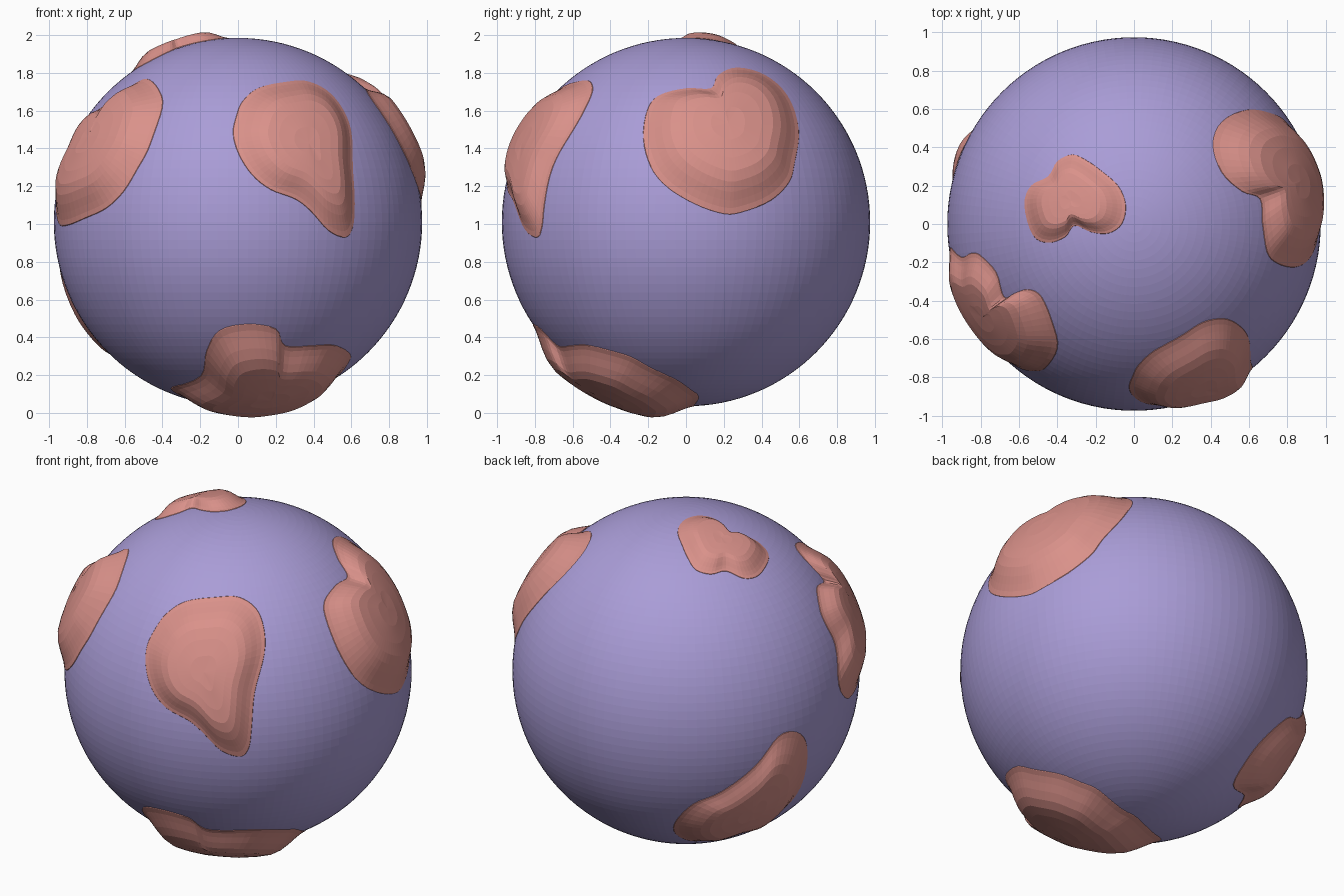
import bpy, bmesh, math
from mathutils import Vector

if "Cube" in bpy.data.objects:
    bpy.data.objects.remove(bpy.data.objects["Cube"])

R = 0.975
CENTRE = Vector((0, 0, 1.01))


def material(name, rgb):
    m = bpy.data.materials.new(name)
    m.diffuse_color = (*rgb, 1)
    m.use_nodes = True
    m.node_tree.nodes["Principled BSDF"].inputs["Base Color"].default_value = m.diffuse_color
    return m


OCEAN = material("lavender", (0.40, 0.335, 0.68))
LAND = material("salmon", (0.70, 0.285, 0.255))


def add_object(name, bm, mat):
    me = bpy.data.meshes.new(name)
    bm.to_mesh(me)
    bm.free()
    me.materials.append(mat)
    ob = bpy.data.objects.new(name, me)
    ob.location = CENTRE
    bpy.context.collection.objects.link(ob)


def lift(view, pts):
    """Project outline points seen along a view (azimuth, elevation) onto the sphere."""
    if view is None:
        return [Vector(p).normalized() for p in pts]
    a, e = map(math.radians, view)
    h = Vector((math.sin(a), -math.cos(a), 0))
    right = Vector((math.cos(a), math.sin(a), 0))
    z = Vector((0, 0, 1))
    up = z * math.cos(e) - h * math.sin(e)
    out = h * math.cos(e) + z * math.sin(e)
    dirs = []
    for u, w in pts:
        if e == 0:
            w -= CENTRE.z
        depth = math.sqrt(max(0, R * R - u * u - w * w))
        dirs.append((right * u + up * w + out * depth).normalized())
    return dirs


def smooth_loop(p, n=4):
    """Closed Catmull-Rom curve through the points."""
    res = []
    for i in range(len(p)):
        a, b, c, d = (p[(i + k) % len(p)] for k in (-1, 0, 1, 2))
        for j in range(n):
            t = j / n
            res.append((0.5 * (2 * b + (c - a) * t + (2 * a - 5 * b + 4 * c - d) * t * t
                               + (3 * b - a - 3 * c + d) * t ** 3)).normalized())
    return res


def land(name, height, view, pts):
    """Raised patch: rings shrinking from the outline to the middle, rising to a plateau."""
    loop = smooth_loop(lift(view, pts))
    mid = sum(loop, Vector()).normalized()
    bm = bmesh.new()
    rings = []
    for t in (1.0, 0.985, 0.92, 0.84, 0.75, 0.65, 0.54, 0.4, 0.2):
        s = min(1, (1 - t) / 0.48)
        r = R - 0.004 if t == 1 else R + 0.002 + height * s * s * (3 - 2 * s)
        rings.append([bm.verts.new(mid.lerp(d, t).normalized() * r) for d in loop])
    top = bm.verts.new(mid * (R + height))
    n = len(loop)
    for i in range(n):
        k = (i + 1) % n
        for a, b in zip(rings, rings[1:]):
            bm.faces.new((a[i], a[k], b[k], b[i]))
        bm.faces.new((rings[-1][i], rings[-1][k], top))
    bm.normal_update()
    if sum(f.normal.dot(mid) * f.calc_area() for f in bm.faces) < 0:
        bmesh.ops.reverse_faces(bm, faces=bm.faces[:])
    add_object(name, bm, LAND)


# Globe
bm = bmesh.new()
bmesh.ops.create_uvsphere(bm, u_segments=112, v_segments=64, radius=R)
add_object("globe", bm, OCEAN)

# Raised land patches
land("front_land", 0.06, (0, 0), [
    (.02, 1.65), (.1, 1.72), (.25, 1.755), (.36, 1.76), (.47, 1.71), (.55, 1.62), (.6, 1.5),
    (.61, 1.3), (.62, 1.1), (.61, .98), (.57, .925), (.48, .96), (.38, 1.07), (.3, 1.13),
    (.17, 1.18), (.07, 1.26), (0, 1.37), (-.03, 1.48), (-.01, 1.58)])
land("right_land", 0.065, (90, 0), [
    (-.23, 1.45), (-.21, 1.6), (-.15, 1.68), (0, 1.72), (.13, 1.72), (.17, 1.79), (.27, 1.83),
    (.42, 1.79), (.54, 1.68), (.6, 1.5), (.58, 1.33), (.55, 1.22), (.45, 1.12), (.3, 1.06),
    (.2, 1.05), (.05, 1.1), (-.1, 1.19), (-.19, 1.3)])
land("left_land", 0.06, (-90, 0), [
    (.12, 1.13), (.17, 1.34), (.15, 1.46), (.16, 1.54), (.25, 1.62), (.38, 1.6), (.36, 1.67),
    (.34, 1.74), (.38, 1.77), (.52, 1.72), (.65, 1.62), (.755, 1.42), (.77, 1.3), (.75, 1.17),
    (.68, 1.08), (.557, 1.03), (.38, .99), (.22, 1.0)])
land("top_land", 0.047, (0, 90), [
    (-.575, .1), (-.54, .2), (-.45, .25), (-.4, .33), (-.32, .365), (-.24, .33), (-.17, .28),
    (-.08, .2), (-.04, .1), (-.06, 0), (-.13, -.05), (-.22, -.045), (-.31, -.01), (-.36, -.07),
    (-.45, -.1), (-.53, -.06)])
land("bottom_land", 0.075, None, [
    (-.2, -.5, -.81), (-.17, -.68, -.68), (-.1, -.785, -.57), (.05, -.813, -.535),
    (.2, -.77, -.56), (.25, -.68, -.65), (.4, -.607, -.65), (.52, -.507, -.65),
    (.6, -.32, -.7), (.576, -.2, -.76), (.505, -.05, -.83), (.4, .03, -.88), (.31, .07, -.92),
    (.12, .05, -.965), (0, .04, -.97), (-.2, -.06, -.95), (-.33, -.15, -.9), (-.35, -.265, -.87)])
land("back_left_land", 0.05, None, [
    (-.533, .70, -.417), (-.671, .623, -.335), (-.82, .494, -.18), (-.9, .378, -.02),
    (-.942, .254, -.03), (-.949, .166, -.15), (-.856, .1, -.447), (-.757, .107, -.6),
    (-.62, .164, -.73), (-.539, .313, -.748), (-.36, .43, -.797), (-.339, .596, -.69),
    (-.405, .685, -.563)])
